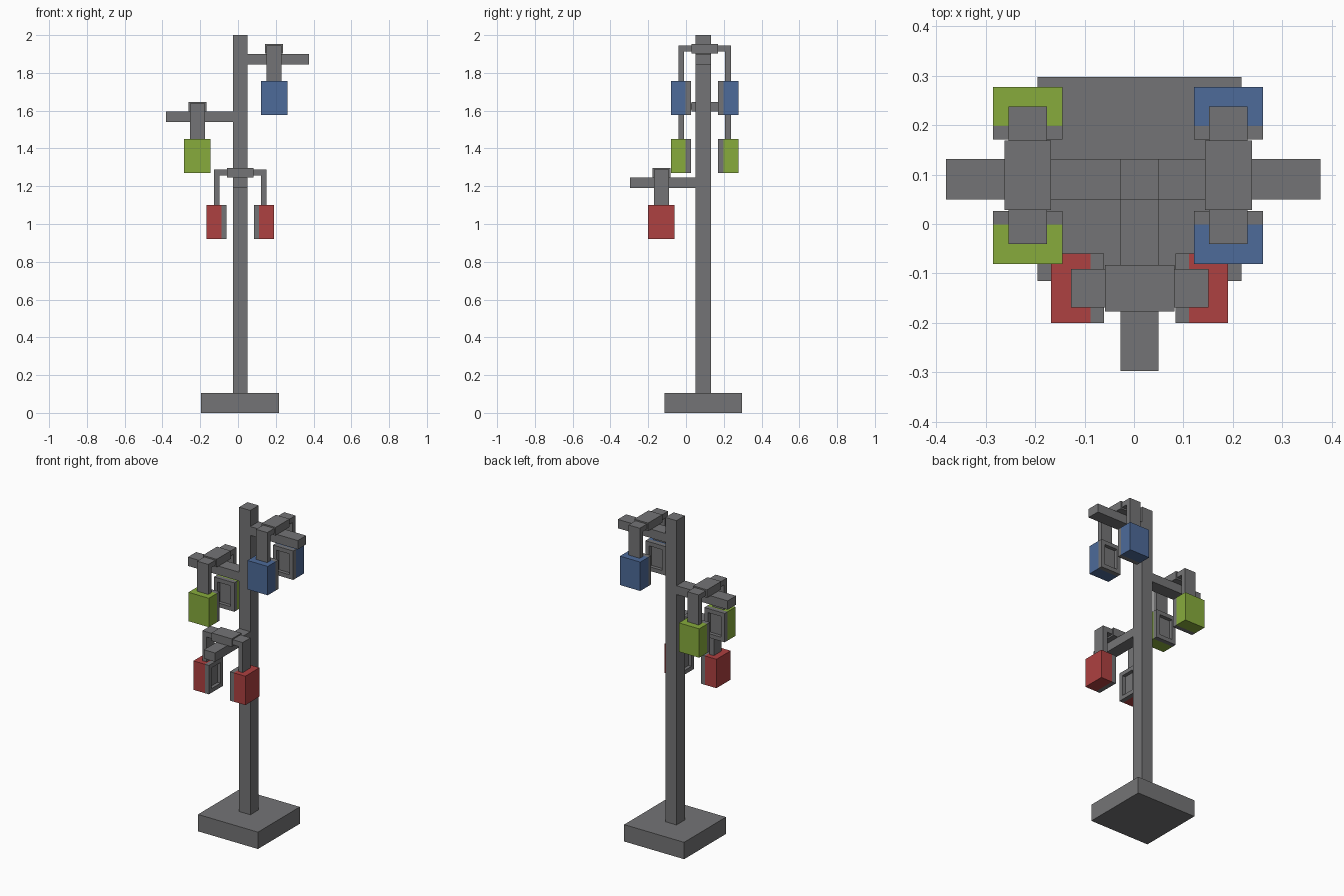
import bpy, bmesh
from mathutils import Vector, Matrix

if "Cube" in bpy.data.objects:
    bpy.data.objects.remove(bpy.data.objects["Cube"])


def material(name, rgb):
    m = bpy.data.materials.new(name)
    m.diffuse_color = (*rgb, 1)
    m.use_nodes = True
    m.node_tree.nodes["Principled BSDF"].inputs["Base Color"].default_value = m.diffuse_color
    return m


GRAY = material("dark gray", (0.175, 0.175, 0.18))
BLUE = material("blue", (0.075, 0.145, 0.32))
GREEN = material("green", (0.245, 0.41, 0.046))
RED = material("red", (0.42, 0.052, 0.052))


def box(name, lo, hi, mat, place=None, recess_dir=None):
    """Box between two corners; recess_dir sinks a panel into that side."""
    lo, hi = Vector(lo), Vector(hi)
    bm = bmesh.new()
    bmesh.ops.create_cube(bm, size=1)
    for v in bm.verts:
        v.co = Vector(((lo[i] + hi[i]) / 2 + v.co[i] * (hi[i] - lo[i]) for i in range(3)))
    bm.normal_update()
    if recess_dir is not None:
        d = Vector(recess_dir)
        face = max(bm.faces, key=lambda f: f.normal.dot(d))
        bmesh.ops.inset_region(bm, faces=[face], thickness=0.036)
        # thin step first, so the opening has straight walls
        ext = bmesh.ops.extrude_discrete_faces(bm, faces=[face])["faces"][0]
        for v in ext.verts:
            v.co -= d * 0.022
    if place is not None:
        bm.transform(place)
    bmesh.ops.recalc_face_normals(bm, faces=bm.faces)
    mesh = bpy.data.meshes.new(name)
    bm.to_mesh(mesh)
    bm.free()
    mesh.materials.append(mat)
    ob = bpy.data.objects.new(name, mesh)
    bpy.context.collection.objects.link(ob)
    return ob


# Stand: base, post and three hanging arms
box("base", (-0.195, -0.115, 0), (0.218, 0.297, 0.105), GRAY)
box("post", (-0.027, 0.05, 0.105), (0.05, 0.132, 2.0), GRAY)
box("right_arm", (0.05, 0.05, 1.845), (0.377, 0.132, 1.90), GRAY)
box("left_arm", (-0.38, 0.05, 1.54), (-0.027, 0.132, 1.595), GRAY)
box("front_arm", (-0.027, -0.297, 1.19), (0.05, 0.05, 1.245), GRAY)


def headphones(color, mat, x, y, top, turned=False):
    """Pair of headphones: cups apart along local y, z measured from the top."""
    place = Matrix.Translation((x, y, top))
    if turned:
        place = place @ Matrix.Rotation(1.5707963, 4, 'Z')

    def part(name, lo, hi, m, recess=None):
        box(f"{color}_{name}", lo, hi, m, place, recess)

    # Cushioned headband over a thinner band
    part("headband_pad", (-0.0475, -0.07, -0.05), (0.0475, 0.07, 0), GRAY)
    for s, side in ((-1, "first"), (1, "second")):
        def span(a, b):
            return min(s * a, s * b), max(s * a, s * b)
        a, b = span(0.07, 0.139)
        part(f"{side}_band_end", (-0.039, a, -0.04), (0.039, b, -0.008), GRAY)
        a, b = span(0.109, 0.139)
        part(f"{side}_band_leg", (-0.039, a, -0.195), (0.039, b, -0.04), GRAY)
        a, b = span(0.1, 0.179)
        part(f"{side}_ear_cup", (-0.07, a, -0.375), (0.07, b, -0.195), mat)
        a, b = span(0.072, 0.1)
        part(f"{side}_ear_cushion", (-0.07, a, -0.375), (0.07, b, -0.195), GRAY, (0, -s, 0))


headphones("blue", BLUE, 0.191, 0.0985, 1.953)
headphones("green", GREEN, -0.215, 0.0985, 1.646)
headphones("red", RED, 0.0115, -0.13, 1.296, turned=True)
